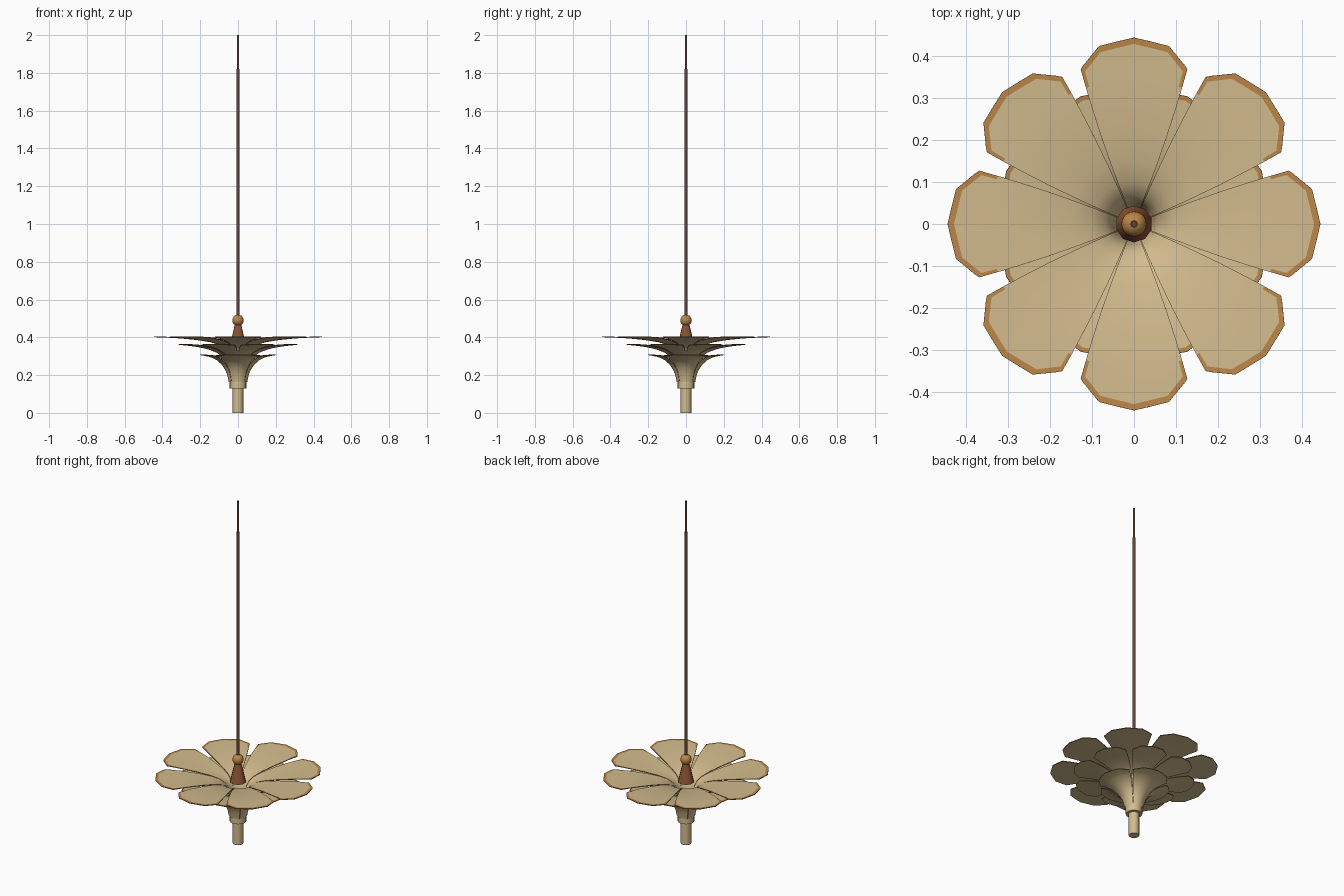
import bpy, bmesh, math
from mathutils import Vector

if "Cube" in bpy.data.objects:
    bpy.data.objects.remove(bpy.data.objects["Cube"])


def mat(name, rgb):
    m = bpy.data.materials.new(name)
    m.diffuse_color = (*rgb, 1)
    m.use_nodes = True
    m.node_tree.nodes["Principled BSDF"].inputs["Base Color"].default_value = m.diffuse_color
    return m


CREAM = mat("cream", (0.65, 0.50, 0.27))
AMBER = mat("amber", (0.50, 0.24, 0.065))
RUST = mat("rust_brown", (0.26, 0.085, 0.035))
DARK = mat("dark_brown", (0.115, 0.061, 0.045))


def finish(ob, angle=40):
    bpy.ops.object.select_all(action='DESELECT')
    ob.select_set(True)
    bpy.context.view_layer.objects.active = ob
    bpy.ops.object.shade_smooth_by_angle(angle=math.radians(angle))


def cone(name, m, z0, z1, r0, r1, sides):
    bpy.ops.mesh.primitive_cone_add(vertices=sides, radius1=r0, radius2=r1,
                                    depth=z1 - z0, location=(0, 0, (z0 + z1) / 2))
    ob = bpy.context.object
    ob.name = name
    ob.data.materials.append(m)
    finish(ob)


# columns across a petal: (fraction of half angle, fraction of tip radius)
HALF = [(1, .876), (.93, .893), (.58, .973), (.3, .982)]
COLS = [(-v, f) for v, f in HALF] + [(0, 1)] + [(v, f) for v, f in HALF[::-1]]


def tier(name, profile, count, offset, thick=0.004):
    """Ring of curved petals; profile runs (radius, height) from base to tip."""
    R = profile[-1][0]
    sector = math.pi / count

    def height(r):
        for (a, za), (b, zb) in zip(profile, profile[1:]):
            if r <= b:
                return za + (zb - za) * (r - a) / (b - a)
        return profile[-1][1]

    def normal(r):
        d = 0.004
        a, b = max(r - d, profile[0][0]), min(r + d, R)
        s = (height(b) - height(a)) / (b - a)
        n = Vector((-s, 1))
        return n.normalized()

    inner = [p[0] for p in profile if p[0] < .8 * R]
    rows = [[r] * len(COLS) for r in inner]
    rows += [[f * R - (.034 * R if abs(v) < .95 else .02 * R) for v, f in COLS],
             [f * R for v, f in COLS]]
    bm = bmesh.new()
    for k in range(count):
        mid = 2 * sector * k + offset
        top, bot = [], []
        for row in rows:
            t, b = [], []
            for (v, f), r in zip(COLS, row):
                ha = sector - math.radians(.4 + 3.0 * min(1, r / (.85 * R)) ** 1.3)
                a = mid + v * ha
                n = normal(r)
                z = height(r)
                for lst, o in ((t, 0), (b, -thick)):
                    rr, zz = r + n.x * o, z + n.y * o
                    lst.append(bm.verts.new((rr * math.cos(a), rr * math.sin(a), zz)))
            top.append(t)
            bot.append(b)
        nr, nc = len(rows), len(COLS)
        for i in range(nr - 1):
            for j in range(nc - 1):
                f = bm.faces.new((top[i][j], top[i + 1][j], top[i + 1][j + 1], top[i][j + 1]))
                # amber border along the outer edge
                if i == nr - 2 or (i == nr - 3 and j in (0, nc - 2)):
                    f.material_index = 1
                bm.faces.new((bot[i][j + 1], bot[i + 1][j + 1], bot[i + 1][j], bot[i][j]))
            # side edges
            for j in (0, nc - 1):
                f = bm.faces.new((top[i][j], bot[i][j], bot[i + 1][j], top[i + 1][j]))
                f.material_index = 2
        for j in range(nc - 1):
            f = bm.faces.new((top[-1][j], bot[-1][j], bot[-1][j + 1], top[-1][j + 1]))
            f.material_index = 2
    bmesh.ops.recalc_face_normals(bm, faces=bm.faces)
    me = bpy.data.meshes.new(name)
    bm.to_mesh(me)
    bm.free()
    for m in (CREAM, AMBER, RUST):
        me.materials.append(m)
    ob = bpy.data.objects.new(name, me)
    bpy.context.collection.objects.link(ob)
    finish(ob)


# three nested petal tiers
tier("upper_petals", [(.034, .19), (.040, .26), (.050, .315), (.068, .345), (.10, .365),
                      (.15, .379), (.22, .390), (.30, .398), (.345, .401), (.445, .405)],
     8, 0)
tier("middle_petals", [(.040, .17), (.047, .22), (.060, .265), (.080, .298), (.11, .322),
                       (.16, .341), (.21, .352), (.26, .359), (.33, .366)],
     8, math.pi / 8)
tier("lower_petals", [(.045, .165), (.052, .20), (.065, .232), (.085, .260), (.11, .282),
                      (.14, .297), (.155, .302), (.20, .31)],
     4, 0)

# lower stem and collar
cone("lower_stem", CREAM, 0, .14, .028, .028, 20)
cone("collar", CREAM, .13, .175, .044, .044, 20)

# centre cone, ball and hanging rod
cone("centre_cone", RUST, .36, .485, .044, .014, 10)
bpy.ops.mesh.primitive_uv_sphere_add(segments=20, ring_count=12, radius=.03, location=(0, 0, .49))
ball = bpy.context.object
ball.name = "ball_joint"
ball.data.materials.append(AMBER)
finish(ball)
cone("hanging_rod", DARK, .50, 1.82, .009, .009, 10)
cone("rod_tip", DARK, 1.81, 2.0, .006, .006, 10)
